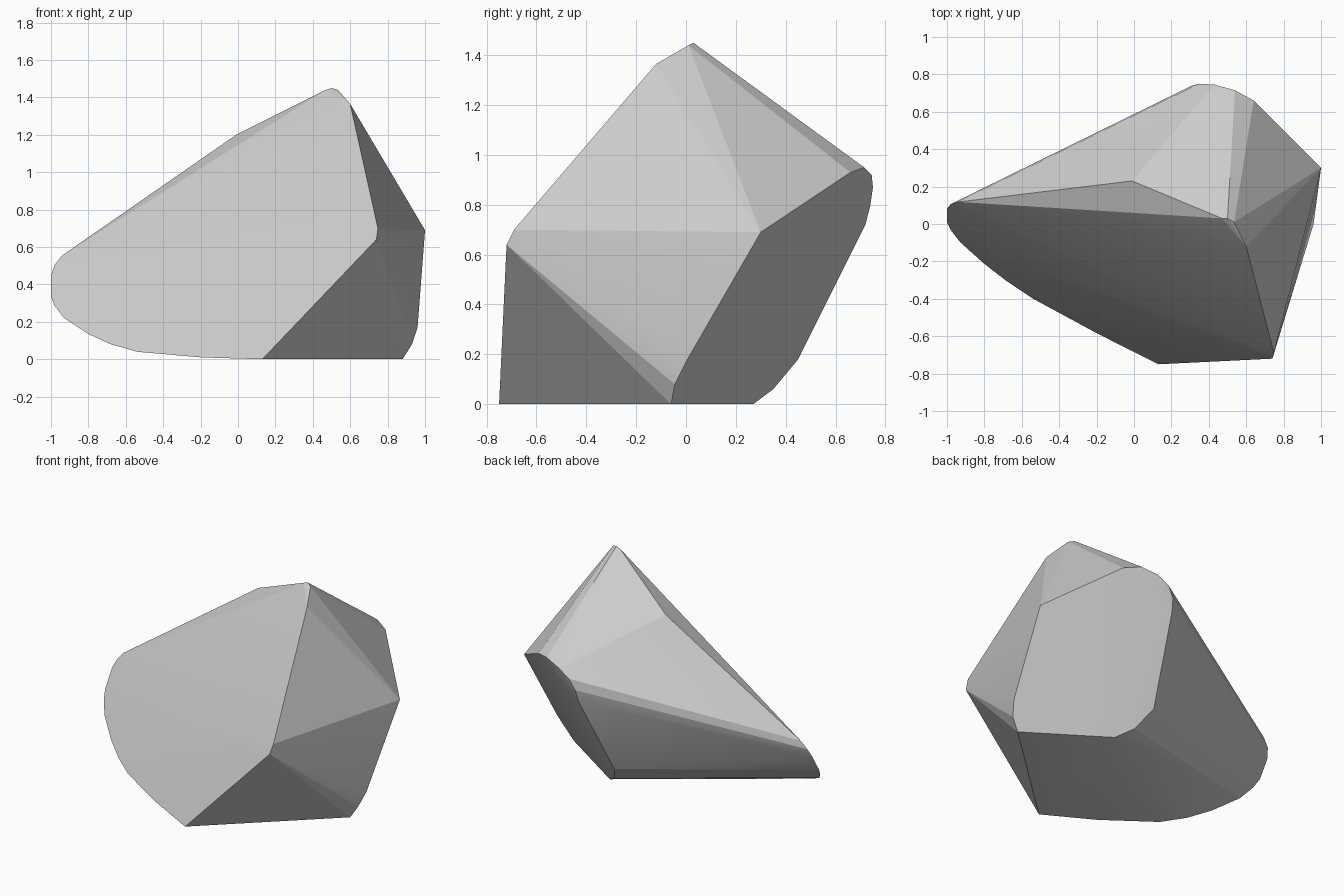
import bpy, bmesh, math

if "Cube" in bpy.data.objects:
    bpy.data.objects.remove(bpy.data.objects["Cube"])

# Rounded left rim of the big sloping front facet, as (x, z); y follows its plane
rim = [(-0.2, 0.01), (-0.54, 0.04), (-0.68, 0.08), (-0.8, 0.135), (-0.93, 0.22),
       (-0.98, 0.285), (-1.0, 0.335), (-1.0, 0.45), (-0.98, 0.505), (-0.94, 0.555)]


def front_plane(x, z):
    return (x, -0.75 - 0.486 * (x - 0.13) + 0.627 * z, z)


points = [front_plane(x, z) for x, z in rim]

# Undercut back right facet outline
points += [(1.0, 0.3, 0.69), (0.96, 0.0, 0.17), (0.93, -0.045, 0.08), (0.88, -0.06, 0),
           (0.38, 0.27, 0), (0.29, 0.35, 0.06), (0.22, 0.45, 0.18), (0.225, 0.5, 0.29),
           (0.30, 0.72, 0.72), (0.31, 0.74, 0.8), (0.35, 0.75, 0.87),
           (0.43, 0.745, 0.92), (0.54, 0.715, 0.95), (0.64, 0.66, 0.93)]

# Peak, top ridge and front right corner
points += [(0.5, 0.03, 1.45), (0.47, 0.03, 1.44), (0.535, 0.01, 1.44), (0.6, -0.12, 1.365),
           (-0.01, 0.23, 1.2), (0.73, -0.62, 0.78), (0.748, -0.69, 0.7),
           (0.74, -0.72, 0.64), (0.13, -0.75, 0)]

# Wrap the facet outlines into one solid boulder
bm = bmesh.new()
for p in points:
    bm.verts.new(p)
res = bmesh.ops.convex_hull(bm, input=bm.verts[:])
loose = [v for v in bm.verts if not v.link_faces]
bmesh.ops.delete(bm, geom=loose, context='VERTS')
bmesh.ops.dissolve_limit(bm, angle_limit=math.radians(1), verts=bm.verts[:], edges=bm.edges[:])
bmesh.ops.recalc_face_normals(bm, faces=bm.faces[:])
mesh = bpy.data.meshes.new("boulder")
bm.to_mesh(mesh)
bm.free()
boulder = bpy.data.objects.new("boulder", mesh)
bpy.context.collection.objects.link(boulder)

# Soften the rounded rims while the main facets stay crisp
bpy.context.view_layer.objects.active = boulder
boulder.select_set(True)
bpy.ops.object.shade_smooth_by_angle(angle=math.radians(12))
